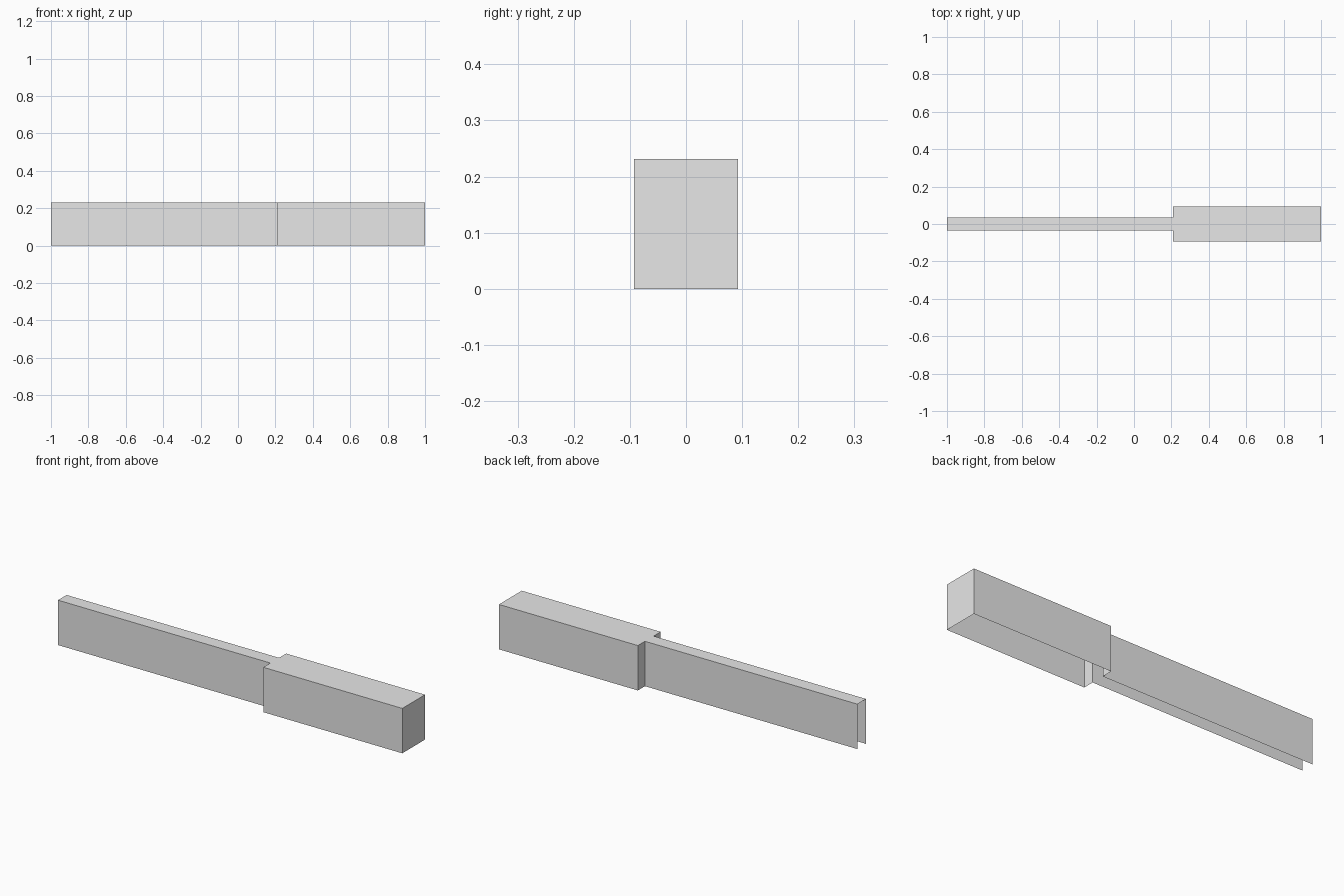
import bpy
import bmesh

if "Cube" in bpy.data.objects:
    bpy.data.objects.remove(bpy.data.objects["Cube"])

LEFT, STEP, RIGHT = -1.0, 0.209, 1.0
NARROW, WIDE = 0.035, 0.0925
HEIGHT = 0.231

grey = bpy.data.materials.new("light grey")
grey.diffuse_color = (0.8, 0.8, 0.8, 1.0)
grey.use_nodes = True
grey.node_tree.nodes["Principled BSDF"].inputs["Base Color"].default_value = grey.diffuse_color

# Plan outline, from the open narrow end round the wide closed end and back
half = [(LEFT, NARROW), (STEP, NARROW), (STEP, WIDE), (RIGHT, WIDE)]
outline = [(x, -y) for x, y in half] + half[::-1]

bm = bmesh.new()
top = [bm.verts.new((x, y, HEIGHT)) for x, y in outline]
bottom = [bm.verts.new((x, y, 0)) for x, y in outline]

# Top sheet
bm.faces.new(top)

# Thin side walls, leaving the narrow end and the underside open
for i in range(len(outline) - 1):
    bm.faces.new((bottom[i], bottom[i + 1], top[i + 1], top[i]))

mesh = bpy.data.meshes.new("stepped_channel_cover")
bm.to_mesh(mesh)
bm.free()
mesh.materials.append(grey)
cover = bpy.data.objects.new("stepped_channel_cover", mesh)
bpy.context.collection.objects.link(cover)
